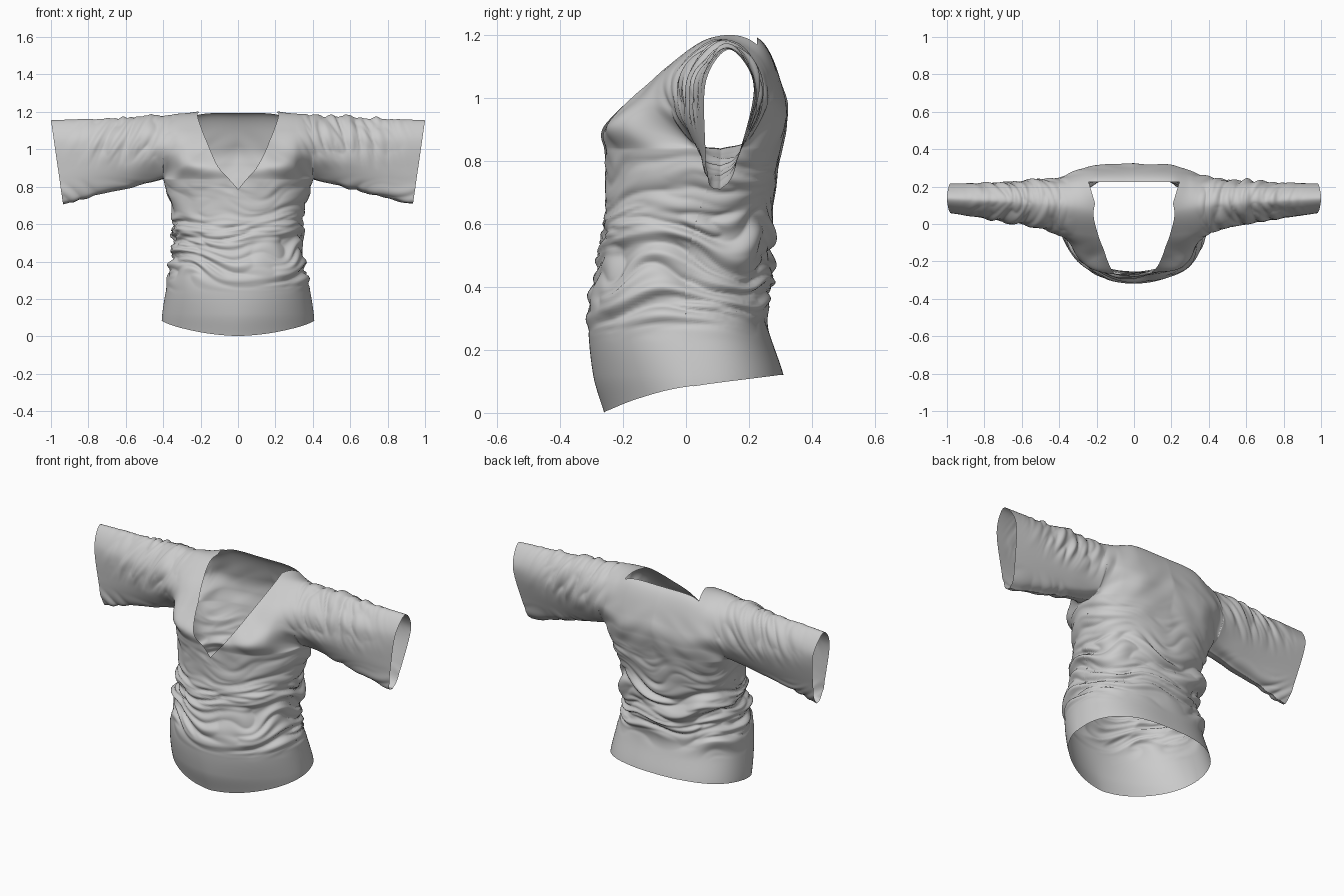
import bpy, bmesh, math
from mathutils import Vector, noise

if "Cube" in bpy.data.objects:
    bpy.data.objects.remove(bpy.data.objects["Cube"])


def spline(keys, t):
    """Smooth interpolation through keys (t, Vector)."""
    n = len(keys)
    t = min(max(t, keys[0][0]), keys[-1][0])
    i = 0
    while i < n - 2 and t > keys[i + 1][0]:
        i += 1

    def slope(k):
        a, b = keys[max(k - 1, 0)], keys[min(k + 1, n - 1)]
        return (b[1] - a[1]) / (b[0] - a[0])
    h = keys[i + 1][0] - keys[i][0]
    u = (t - keys[i][0]) / h
    return (keys[i][1] * (2*u**3 - 3*u*u + 1) + slope(i) * (h * (u**3 - 2*u*u + u))
            + keys[i + 1][1] * (3*u*u - 2*u**3) + slope(i + 1) * (h * (u**3 - u*u)))


def ramp(a, b, v):
    v = min(max((v - a) / (b - a), 0), 1)
    return v * v * (3 - 2 * v)


ARM_Z, ARM_X = 0.84, 0.40

# Torso profile: z, half width, front y, back y, side-seam y
BODY = [(r[0], Vector(r[1:])) for r in (
    (0.00, .410, -.260, .335, .03), (0.12, .405, -.295, .310, .02),
    (0.30, .375, -.310, .255, .00), (0.45, .345, -.288, .262, .00),
    (0.60, .345, -.262, .268, .03), (0.72, .365, -.255, .285, .07),
    (0.84, .400, -.260, .305, .11))]
HEM = [(r[0], Vector((r[1], 0))) for r in ((-.26, .003), (-.15, .042), (0, .08), (.31, .12))]


def body_point(u, z, back):
    w, yf, yb, yc = spline(BODY, z)
    n = 2.5 if back else 1.75 + .45 * ramp(0, .35, z)
    k = max(0.0, 1 - abs(u) ** n) ** (1 / n)
    return Vector((w * u, yc + ((yb if back else yf) - yc) * k, z))


# Shoulder and sleeve sections in the y-z plane, front to back, at several x
SECTIONS = [
    (0.0, [(-.262, .90), (-.20, 1.0), (-.06, 1.12), (.08, 1.19), (.235, 1.187), (.312, 1.02), (.315, .92)]),
    (0.2, [(-.250, .91), (-.17, .99), (-.06, 1.10), (.08, 1.193), (.235, 1.18), (.308, 1.0), (.312, .91)]),
    (0.3, [(-.185, .91), (-.14, .99), (-.05, 1.10), (.09, 1.190), (.225, 1.14), (.285, 1.0), (.275, .91)]),
    (0.4, [(.020, .86), (-.05, .97), (-.03, 1.09), (.10, 1.183), (.21, 1.12), (.25, .99), (.200, .87)]),
    (0.6, [(.050, .82), (.00, .93), (.01, 1.06), (.11, 1.170), (.20, 1.12), (.23, .98), (.170, .83)]),
    (1.0, [(.075, .73), (.06, .88), (.065, 1.06), (.135, 1.155), (.205, 1.08), (.21, .98), (.15, .77)])]
SECT_KEYS = [[(x, Vector(pts[i])) for x, pts in SECTIONS] for i in range(7)]


def upper_column(X, rows):
    a = abs(X)
    if a < ARM_X:
        first = body_point(X / ARM_X, ARM_Z, False).yz
        last = body_point(X / ARM_X, ARM_Z, True).yz
    else:
        first = last = Vector((.11, ARM_Z - .135 * (a - ARM_X) / .6))
    pts = [first] + [spline(k, a) for k in SECT_KEYS] + [last]
    keys = [(i / 8, p) for i, p in enumerate(pts)]
    lean = .065 * max(0, a - ARM_X) / .6
    out = []
    for j in range(rows + 1):
        y, z = spline(keys, j / rows)
        x = a - lean * min(1, max(0, pts[4].y - z) / (pts[4].y - first.y))
        out.append(Vector((math.copysign(x, X), y, z)))
    return out


def fold(p):
    """Cloth folds: rounded ridges with sharp valleys."""
    x, y, z = p
    a = abs(x)
    d = 0
    # bunched waist
    mask = ramp(.22, .42, z) * (1 - .7 * ramp(.58, .68, z)) * (1 - ramp(.74, .86, z))
    if mask > 0:
        zz = z - .25 * math.sqrt(x * x + .02) + .09 * noise.noise(Vector((x * 4, y * 4, z * 4)))
        n1 = abs(noise.noise(Vector((x * 2.4 + 3, y * 2.4, zz * 13))))
        n2 = abs(noise.noise(Vector((x * 5.0, y * 5.0 + 7, zz * 24))))
        side = .75 + .5 * ramp(.1, .33, a)
        d += mask * side * ((n1 - .2) * .06 + (n2 - .2) * .032)
    # gathered shoulder and sleeve
    mask = ramp(.30, .45, a) * (1 - ramp(.65, .97, a)) * ramp(.88, 1.04, z)
    if mask > 0:
        q = a + .45 * (z - 1.1)
        n1 = abs(noise.noise(Vector((x * 2 + q * 11, y * 4, z * 4 + (5 if x > 0 else 0)))))
        n2 = abs(noise.noise(Vector((q * 24, y * 6 + 4, z * 6 + (9 if x > 0 else 0)))))
        d += mask * ((n1 - .2) * .03 + (n2 - .2) * .018)
    # soft drape over chest and back
    mask = ramp(.7, .85, z) * (1 - ramp(1.0, 1.12, z)) * (1 - ramp(.32, .42, a))
    d += mask * .010 * noise.noise(Vector((x * 6, y * 5, z * 9 + a * 6)))
    return d


bm = bmesh.new()


def grid(columns):
    vs = [[bm.verts.new(p) for p in c] for c in columns]
    for c0, c1 in zip(vs, vs[1:]):
        for j in range(len(c0) - 1):
            bm.faces.new((c0[j], c1[j], c1[j + 1], c0[j + 1]))


# Shoulders and sleeves
NT, NS, ROWS, LOW = 120, 75, 150, 110
torso_u = [math.sin(math.pi * (i / NT - .5)) for i in range(NT + 1)]
sleeve_x = [ARM_X + .6 * (i + 1) / NS for i in range(NS)]
xs = [-x for x in reversed(sleeve_x)] + [u * ARM_X for u in torso_u] + sleeve_x
grid([upper_column(x, ROWS) for x in xs])

# Lower torso, front and back
for back in (False, True):
    cols = []
    for u in torso_u:
        hem = spline(HEM, body_point(u, .04, back).y + (0 if back else .012)).x
        if not back:
            hem *= ramp(-.05, .12, abs(u)) if abs(u) < .12 else 1
        cols.append([body_point(u, ARM_Z + (hem - ARM_Z) * j / LOW, back) for j in range(LOW + 1)])
    grid(cols)

bmesh.ops.remove_doubles(bm, verts=bm.verts[:], dist=1e-5)
bmesh.ops.recalc_face_normals(bm, faces=bm.faces[:])
bm.normal_update()
rear = max(bm.faces, key=lambda f: f.calc_center_median().y)
if rear.normal.y < 0:
    bmesh.ops.reverse_faces(bm, faces=bm.faces[:])
    bm.normal_update()

# Push the folds along the normals
moves = [(v, v.normal * fold(v.co)) for v in bm.verts]
for v, m in moves:
    v.co += m

# Cut the neck: two slanted V planes, two shoulder planes, one back plane
TIP, BACK_Y = Vector((0, -.25, .79)), .225
SHOULDER = Vector((.175, 0, 0))
planes = [(Vector((0, BACK_Y, 0)), (0, 1, 0))]
for s in (1, -1):
    planes.append((TIP, (s, .4, -.86)))
    planes.append((Vector((s * SHOULDER.x, 0, 0)), (s, -.3, 0)))
for co, no in planes:
    near = [f for f in bm.faces if abs(f.calc_center_median().x) < .32 and f.calc_center_median().z > .7]
    geom = set(near) | {e for f in near for e in f.edges} | {v for f in near for v in f.verts}
    bmesh.ops.bisect_plane(bm, geom=list(geom), dist=1e-5, plane_co=co, plane_no=no)
gone = []
for f in bm.faces:
    c = f.calc_center_median()
    v_cut = abs(c.x) < .86 * (c.z - TIP.z) - .4 * (c.y - TIP.y)
    top_cut = c.y > 0 and c.z > 1.05 and abs(c.x) < SHOULDER.x + .3 * c.y
    if c.y < BACK_Y and (v_cut or top_cut):
        gone.append(f)
bmesh.ops.delete(bm, geom=gone, context='FACES')

for f in bm.faces:
    f.smooth = True
mesh = bpy.data.meshes.new("tunic_top")
bm.to_mesh(mesh)
bm.free()
bpy.context.collection.objects.link(bpy.data.objects.new("tunic_top", mesh))
